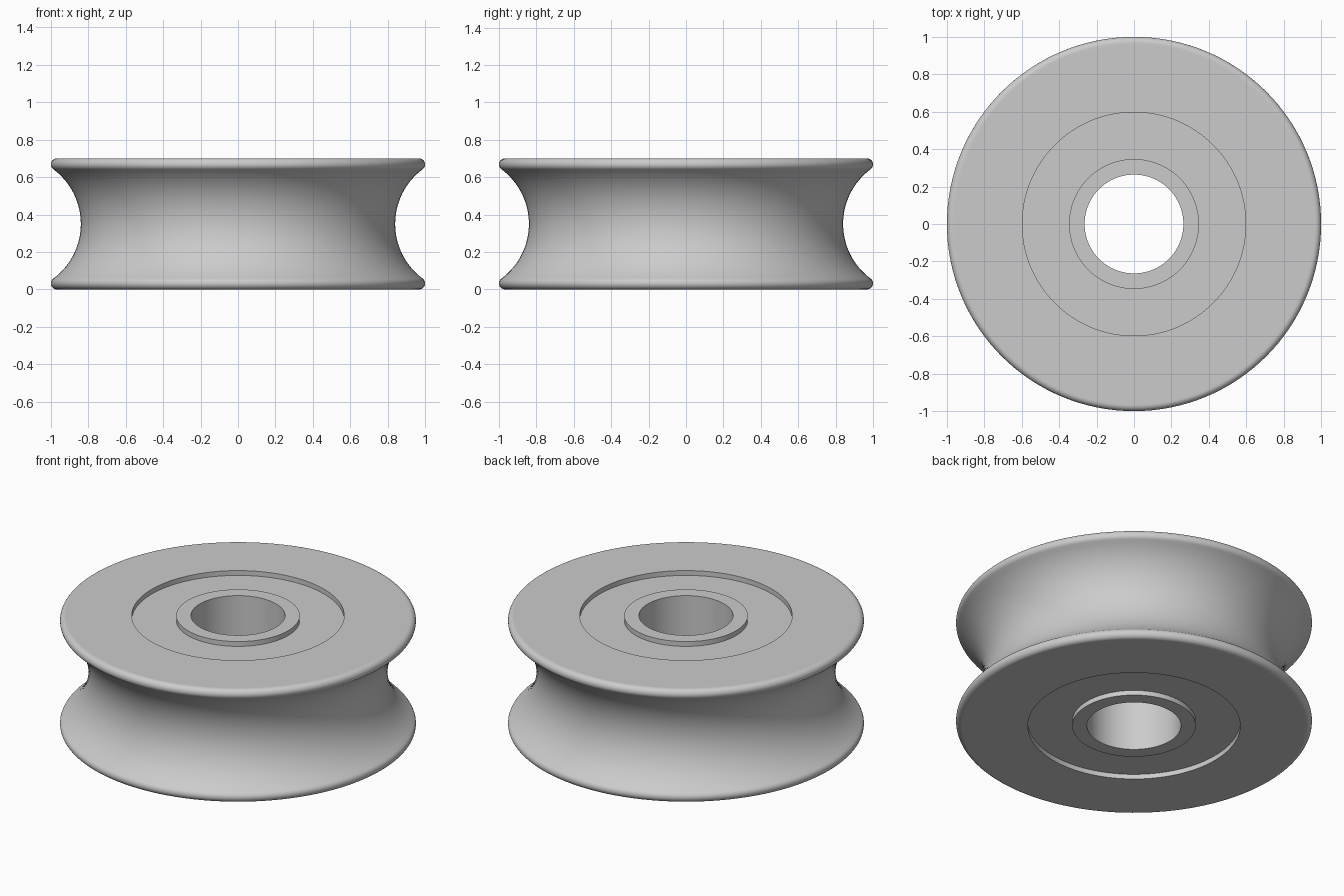
import bpy
import bmesh
from math import atan2, cos, sin, pi, radians, tau

cube = bpy.data.objects.get("Cube")
if cube:
    bpy.data.objects.remove(cube, do_unlink=True)

HEIGHT, MID = 0.70, 0.35
RECESS_R, HUB_R, BORE_R = 0.597, 0.347, 0.264
DEPTH = 0.03          # recess depth on each face
LIP = 0.032           # rounding of the rim edge
THROAT = 0.84         # smallest groove radius
SEGMENTS = 128

grey = bpy.data.materials.new("light grey")
grey.use_nodes = True
colour = (0.6, 0.6, 0.6, 1)
grey.diffuse_color = colour
grey.node_tree.nodes["Principled BSDF"].inputs["Base Color"].default_value = colour


def arc(r, z, radius, start, end, steps):
    angles = [start + (end - start) * i / steps for i in range(steps + 1)]
    return [(r + radius * cos(a), z + radius * sin(a)) for a in angles]


def flipped(profile):
    """Mirror a profile about mid height, keeping its outward direction."""
    return [(r, HEIGHT - z) for r, z in reversed(profile)]


def lathe(name, profile):
    """Turn an (r, z) profile about the z axis."""
    bm = bmesh.new()
    rings = [[bm.verts.new((r * cos(tau * i / SEGMENTS), r * sin(tau * i / SEGMENTS), z))
              for i in range(SEGMENTS)] for r, z in profile]
    for low, high in zip(rings, rings[1:]):
        for i in range(SEGMENTS):
            j = (i + 1) % SEGMENTS
            bm.faces.new((low[i], low[j], high[j], high[i]))
    mesh = bpy.data.meshes.new(name)
    bm.to_mesh(mesh)
    bm.free()
    mesh.materials.append(grey)
    obj = bpy.data.objects.new(name, mesh)
    bpy.context.collection.objects.link(obj)
    bpy.ops.object.select_all(action="DESELECT")
    obj.select_set(True)
    bpy.context.view_layer.objects.active = obj
    bpy.ops.object.shade_smooth_by_angle(angle=radians(30))


# Grooved wheel: rounded lips run tangentially into the concave groove
lip_r = 1 - LIP
rise, inset = MID - LIP, lip_r - THROAT
groove = (rise**2 + inset**2 - LIP**2) / (2 * (LIP + inset))
centre = THROAT + groove
tangent = atan2(rise, centre - lip_r)
lower_lip = [(RECESS_R, DEPTH), (RECESS_R, 0), (lip_r - 0.01, 0)]
lower_lip += arc(lip_r, LIP, LIP, -pi / 2, tangent, 14)
groove_arc = arc(centre, MID, groove, pi + tangent, pi - tangent, 32)
lathe("grooved_wheel", lower_lip + groove_arc[1:-1] + flipped(lower_lip))

# Recessed bearing seals on both faces
seal = [(HUB_R, DEPTH), (RECESS_R, DEPTH)]
lathe("bottom_seal", seal)
lathe("top_seal", flipped(seal))

# Inner hub with the axle bore, flush with the wheel faces
hub_top = [(HUB_R, HEIGHT - DEPTH), (HUB_R, HEIGHT), (BORE_R, HEIGHT)]
lathe("hub_sleeve", hub_top + flipped(hub_top))
